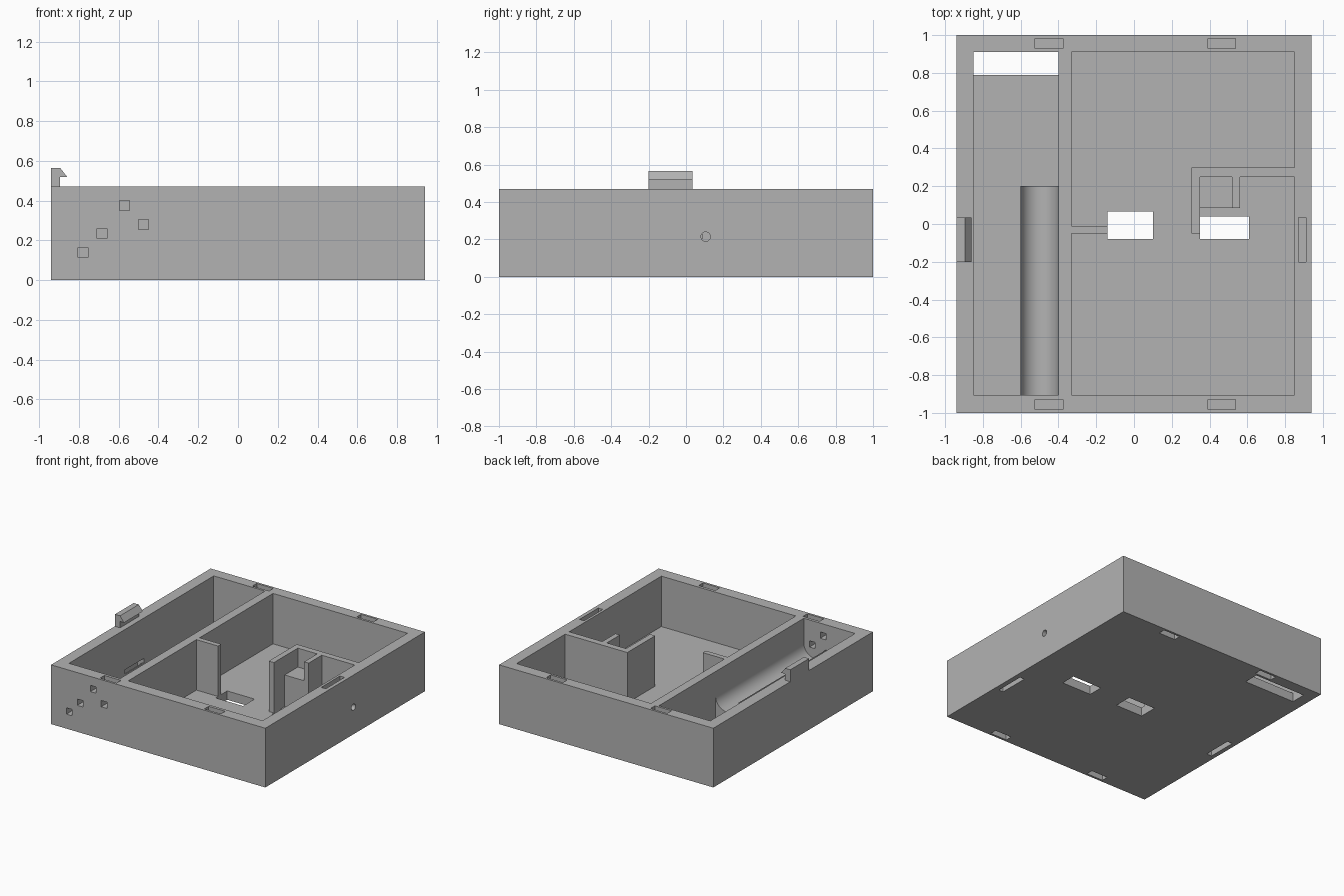
import bpy, bmesh, math
from mathutils import Matrix

if "Cube" in bpy.data.objects:
    bpy.data.objects.remove(bpy.data.objects["Cube"], do_unlink=True)

grey = bpy.data.materials.new("plain grey")
grey.use_nodes = True
colour = (0.45, 0.45, 0.45, 1)
grey.diffuse_color = colour
grey.node_tree.nodes["Principled BSDF"].inputs["Base Color"].default_value = colour

HX, HY, TOP, FLOOR = 0.94, 1.0, 0.47, 0.07


def finish(name, bm):
    bmesh.ops.recalc_face_normals(bm, faces=bm.faces[:])
    mesh = bpy.data.meshes.new(name)
    bm.to_mesh(mesh)
    bm.free()
    mesh.materials.append(grey)
    obj = bpy.data.objects.new(name, mesh)
    bpy.context.collection.objects.link(obj)
    return obj


def box(name, x, y, z):
    bm = bmesh.new()
    bmesh.ops.create_cube(bm, size=1)
    for v in bm.verts:
        v.co = [lo + (c + 0.5) * (hi - lo) for c, (lo, hi) in zip(v.co, (x, y, z))]
    return finish(name, bm)


def prism(name, profile, y0, y1):
    """Extrude an x-z profile along y."""
    bm = bmesh.new()
    face = bm.faces.new([bm.verts.new((x, y0, z)) for x, z in profile])
    ext = bmesh.ops.extrude_face_region(bm, geom=[face])
    for v in ext["geom"]:
        if isinstance(v, bmesh.types.BMVert):
            v.co.y = y1
    return finish(name, bm)


def cut(target, cutter):
    mod = target.modifiers.new("cut", "BOOLEAN")
    mod.operation = "DIFFERENCE"
    mod.solver = "EXACT"
    mod.object = cutter
    bpy.context.view_layer.objects.active = target
    bpy.ops.object.modifier_apply(modifier=mod.name)
    bpy.data.objects.remove(cutter, do_unlink=True)


# Outer case with two compartments, leaving the divider between them
case = box("case", (-HX, HX), (-HY, HY), (0, TOP))
IN_Y = (-0.905, 0.91)
for x in ((-0.85, -0.40), (-0.33, 0.85)):
    cut(case, box("cutter", x, IN_Y, (FLOOR, 1)))

# Openings through the floor
for x, y in (((-0.85, -0.40), (0.79, 0.91)),
             ((-0.14, 0.10), (-0.08, 0.065)),
             ((0.35, 0.61), (-0.08, 0.04))):
    cut(case, box("cutter", x, y, (-0.1, FLOOR + 0.05)))

# Square holes in the front wall
for x, z in ((-0.78, 0.14), (-0.685, 0.235), (-0.57, 0.375), (-0.475, 0.28)):
    cut(case, box("cutter", (x - 0.025, x + 0.025), (-1.1, -0.88), (z - 0.025, z + 0.025)))

# Round cable hole in the side wall
bm = bmesh.new()
bmesh.ops.create_cone(bm, cap_ends=True, segments=24, radius1=0.025, radius2=0.025, depth=0.2,
                      matrix=Matrix.Translation((0.9, 0.105, 0.215)) @ Matrix.Rotation(math.pi / 2, 4, "Y"))
cut(case, finish("cutter", bm))

# Blind pockets in the end walls, above and below
for x in (-0.45, 0.465):
    for y in (-0.955, 0.955):
        for z in ((TOP - 0.05, TOP + 0.1), (-0.1, 0.05)):
            cut(case, box("cutter", (x - 0.073, x + 0.073), (y - 0.027, y + 0.027), z))

# Latch slots in the side walls
CATCH_Y = (-0.20, 0.035)
cut(case, box("cutter", (0.87, 0.91), CATCH_Y, (TOP - 0.1, 1)))
cut(case, box("cutter", (0.86, 0.90), (-0.46, -0.22), (-0.1, 0.1)))
cut(case, box("cutter", (-0.905, -0.86), CATCH_Y, (-0.1, 0.15)))
cut(case, box("cutter", (-0.88, -0.84), CATCH_Y, (0.115, 0.15)))

# Snap catch on the side wall rim
prism("snap_catch", [(-HX, TOP), (-0.895, TOP), (-0.895, 0.52), (-0.86, 0.52),
                     (-0.895, 0.565), (-HX, 0.565)], *CATCH_Y)

# Half-round cradle in the narrow compartment
arc = [(-0.5 + 0.1 * math.cos(a), 0.275 - 0.1 * math.sin(a))
       for a in (math.pi * i / 24 for i in range(25))]
cradle = prism("cradle", [(-0.6, FLOOR), (-0.4, FLOOR)] + arc, IN_Y[0], 0.2)
bpy.ops.object.select_all(action="DESELECT")
cradle.select_set(True)
bpy.context.view_layer.objects.active = cradle
bpy.ops.object.shade_smooth_by_angle(angle=math.radians(30))

# Inner partitions and raised shelf
for name, x, y, z in (("stub_wall", (-0.33, -0.14), (-0.05, -0.01), TOP),
                      ("long_partition", (0.35, 0.85), (0.25, 0.30), TOP),
                      ("short_partition", (0.305, 0.35), (-0.05, 0.30), TOP),
                      ("shelf_wall", (0.52, 0.56), (0.085, 0.25), TOP),
                      ("shelf", (0.35, 0.52), (0.085, 0.25), 0.32)):
    box(name, x, y, (FLOOR, z))
